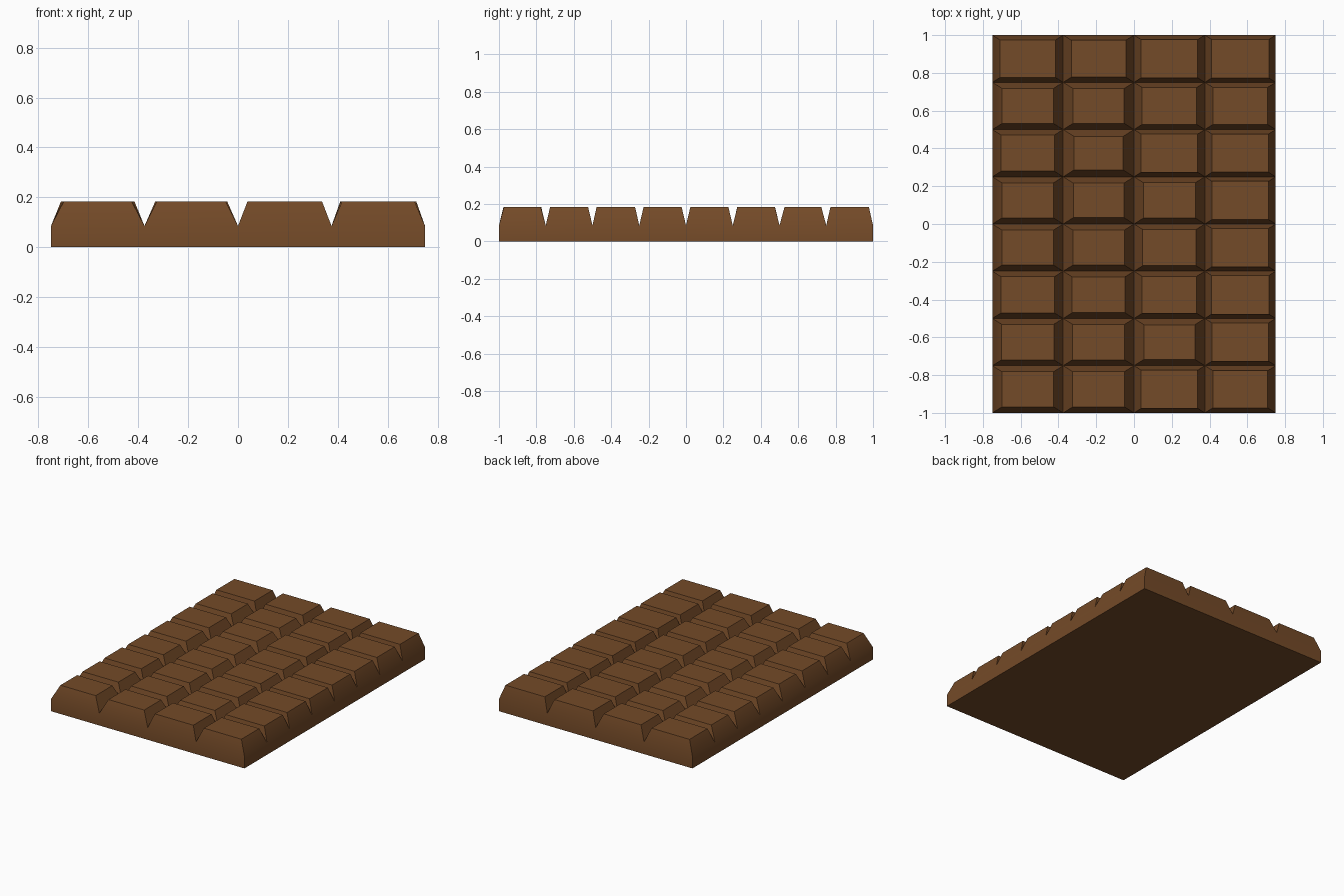
import bpy, bmesh, math

if "Cube" in bpy.data.objects:
    bpy.data.objects.remove(bpy.data.objects["Cube"])

COLS, ROWS = 4, 8
W, D = 0.375, 0.25          # cell size
GROOVE, TOP = 0.085, 0.183  # groove height, top height

# bevel inset of each piece, back row first (hand-moulded variation)
INSET = [
    (.040, .043, .038, .035),
    (.051, .052, .043, .042),
    (.047, .057, .038, .039),
    (.051, .054, .049, .037),
    (.051, .051, .046, .037),
    (.045, .048, .043, .035),
    (.049, .049, .053, .037),
    (.051, .049, .038, .042),
]

choc = bpy.data.materials.new("milk chocolate brown")
choc.diffuse_color = (0.175, 0.069, 0.021, 1)
choc.use_nodes = True
choc.node_tree.nodes["Principled BSDF"].inputs["Base Color"].default_value = choc.diffuse_color

bm = bmesh.new()

def pos(i, j, z):
    return ((i - COLS / 2) * W, (j - ROWS / 2) * D, z)

# groove grid
grid = [[bm.verts.new(pos(i, j, GROOVE)) for j in range(ROWS + 1)] for i in range(COLS + 1)]

# raised bevelled pieces
for i in range(COLS):
    for j in range(ROWS):
        d = INSET[ROWS - 1 - j][i]
        dy = d * 0.63
        low = [grid[i][j], grid[i + 1][j], grid[i + 1][j + 1], grid[i][j + 1]]
        signs = [(1, 1), (-1, 1), (-1, -1), (1, -1)]
        high = [bm.verts.new((v.co.x + sx * d, v.co.y + sy * dy, TOP))
                for v, (sx, sy) in zip(low, signs)]
        bm.faces.new(high)
        for k in range(4):
            n = (k + 1) % 4
            bm.faces.new((low[k], low[n], high[n], high[k]))

# slab walls and underside, following the outline of the grid
loop = [grid[i][0] for i in range(COLS)]
loop += [grid[COLS][j] for j in range(ROWS)]
loop += [grid[i][ROWS] for i in range(COLS, 0, -1)]
loop += [grid[0][j] for j in range(ROWS, 0, -1)]
base = [bm.verts.new((v.co.x, v.co.y, 0)) for v in loop]
for k in range(len(loop)):
    n = (k + 1) % len(loop)
    bm.faces.new((base[k], base[n], loop[n], loop[k]))
bm.faces.new(base[::-1])
bmesh.ops.recalc_face_normals(bm, faces=bm.faces)

me = bpy.data.meshes.new("chocolate_bar")
bm.to_mesh(me)
bm.free()
me.materials.append(choc)
bar = bpy.data.objects.new("chocolate_bar", me)
bpy.context.collection.objects.link(bar)

# outer walls blend softly into the outer bevels
bpy.context.view_layer.objects.active = bar
bar.select_set(True)
bpy.ops.object.shade_smooth_by_angle(angle=math.radians(30))
